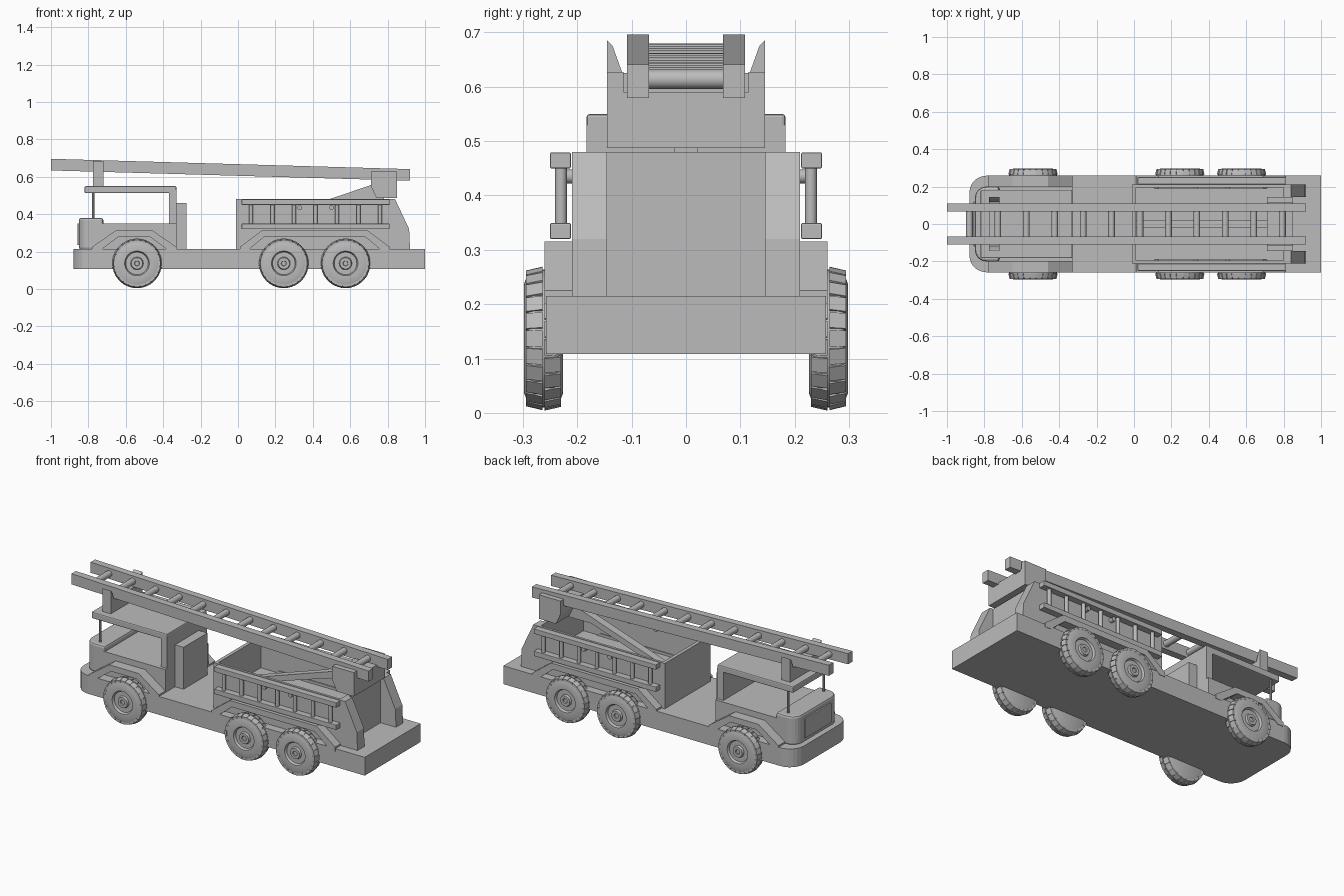
import bpy, bmesh, math
from mathutils import Matrix, Vector

if "Cube" in bpy.data.objects:
    bpy.data.objects.remove(bpy.data.objects["Cube"], do_unlink=True)

GREY = (0.5, 0.5, 0.5, 1)
paint = bpy.data.materials.new("plain grey")
paint.use_nodes = True
paint.diffuse_color = GREY
paint.node_tree.nodes["Principled BSDF"].inputs["Base Color"].default_value = GREY


def finish(name, bm, mirror=False, bevel=0, smooth=False):
    """Turn a bmesh into an object, optionally mirrored left to right."""
    bmesh.ops.recalc_face_normals(bm, faces=bm.faces)
    mesh = bpy.data.meshes.new(name)
    bm.to_mesh(mesh)
    bm.free()
    mesh.materials.append(paint)
    ob = bpy.data.objects.new(name, mesh)
    bpy.context.collection.objects.link(ob)
    if bevel:
        mod = ob.modifiers.new("soft_edges", "BEVEL")
        mod.width, mod.segments = bevel, 2
    if mirror:
        mod = ob.modifiers.new("both_sides", "MIRROR")
        mod.use_axis = (False, True, False)
    if smooth:
        bpy.ops.object.select_all(action="DESELECT")
        ob.select_set(True)
        bpy.context.view_layer.objects.active = ob
        bpy.ops.object.shade_smooth_by_angle(angle=math.radians(35))
    return ob


def add_box(bm, x, y, z):
    mid = Vector([(a + b) / 2 for a, b in (x, y, z)])
    size = Matrix.Diagonal([b - a for a, b in (x, y, z)] + [1])
    bmesh.ops.create_cube(bm, size=1, matrix=Matrix.Translation(mid) @ size)


def box(name, x, y, z, **opts):
    bm = bmesh.new()
    add_box(bm, x, y, z)
    return finish(name, bm, **opts)


def prism(name, points, lo, hi, axis="y", **opts):
    """Extrude an outline along y (points are x, z), z (x, y) or x (y, z)."""
    place = {"y": lambda a, b: (a, lo, b), "z": lambda a, b: (a, b, lo), "x": lambda a, b: (lo, a, b)}[axis]
    bm = bmesh.new()
    face = bm.faces.new([bm.verts.new(place(a, b)) for a, b in points])
    out = bmesh.ops.extrude_face_region(bm, geom=[face])
    step = Vector([hi - lo if c == axis else 0 for c in "xyz"])
    bmesh.ops.translate(bm, vec=step, verts=[v for v in out["geom"] if isinstance(v, bmesh.types.BMVert)])
    return finish(name, bm, **opts)


def add_rod(bm, start, end, radius, sides=16):
    a, b = Vector(start), Vector(end)
    turn = (b - a).to_track_quat("Z", "Y").to_matrix().to_4x4()
    bmesh.ops.create_cone(bm, cap_ends=True, segments=sides, radius1=radius, radius2=radius,
                          depth=(b - a).length, matrix=Matrix.Translation((a + b) / 2) @ turn)


def rounded_nose(x_front, x_back, half, r):
    """Top outline with rounded front corners."""
    arc = [(x_front + r - r * math.sin(t), half - r + r * math.cos(t))
           for t in (i * math.pi / 12 for i in range(7))]
    return [(x_back, half)] + arc + [(x, -y) for x, y in reversed(arc)] + [(x_back, -half)]


# Chassis
prism("chassis", rounded_nose(-0.88, 1.0, 0.258, 0.09), 0.108, 0.215, "z")

# Cab
prism("cab_nose", rounded_nose(-0.85, -0.72, 0.2, 0.06), 0.21, 0.38, "z", bevel=0.012)
box("grille", (-0.858, -0.845), (-0.12, 0.12), (0.235, 0.35), bevel=0.004)
box("cab_base", (-0.74, -0.33), (-0.2, 0.2), (0.21, 0.35))
box("cab_back", (-0.37, -0.33), (-0.183, 0.183), (0.21, 0.53))
box("cab_roof", (-0.82, -0.33), (-0.183, 0.183), (0.512, 0.55), bevel=0.006)
bm = bmesh.new()
add_rod(bm, (-0.775, 0.165, 0.36), (-0.775, 0.165, 0.52), 0.007, 10)
finish("windscreen_post", bm, mirror=True, smooth=True)
box("equipment_locker", (-0.33, -0.275), (-0.11, 0.11), (0.21, 0.46))

# Ladder rest on the cab roof
rest = [(-0.145, 0.545), (0.145, 0.545), (0.145, 0.685), (0.135, 0.675), (0.117, 0.625),
        (-0.117, 0.625), (-0.135, 0.675), (-0.145, 0.685)]
prism("ladder_rest", rest, -0.775, -0.72, "x")


# Fenders: bent strips over the wheels
def fender(name, x0, x1, run, t=0.035):
    top = 0.315
    outer = [(x0, 0.225), (x0 + run, top), (x1 - run, top), (x1, 0.225), (x1, 0.2)]
    inner = [(x1 - t, 0.2), (x1 - run - t / 3, top - t), (x0 + run + t / 3, top - t), (x0 + t, 0.2), (x0, 0.2)]
    prism(name, outer + inner, 0.19, 0.26, mirror=True)


fender("front_fender", -0.78, -0.33, 0.13)
fender("rear_fender", 0.01, 0.81, 0.12)

# Open rear body
box("body_front_wall", (-0.01, 0.01), (-0.21, 0.21), (0.21, 0.48))
box("body_side_wall", (0.0, 0.82), (0.196, 0.21), (0.21, 0.48), mirror=True)
box("body_floor", (0.0, 0.82), (-0.2, 0.2), (0.21, 0.3))
box("body_back_wall", (0.8, 0.82), (-0.2, 0.2), (0.21, 0.48))
fin = [(0.8, 0.21), (0.92, 0.21), (0.915, 0.32), (0.84, 0.48), (0.8, 0.48)]
prism("body_rear_fin", fin, 0.145, 0.21, mirror=True)

# Lifting arm and ladder cradle
arm = [(0.01, 0.29), (0.01, 0.32), (0.71, 0.555), (0.78, 0.555), (0.78, 0.48), (0.6, 0.48)]
prism("lifting_arm", arm, -0.022, 0.022)
cradle = [(0.71, 0.55), (0.74, 0.487), (0.85, 0.487), (0.85, 0.59), (0.71, 0.59)]
prism("cradle_base", cradle, -0.145, 0.145)
box("cradle_cheek", (0.71, 0.85), (0.115, 0.145), (0.58, 0.627), mirror=True)

# Main ladder
SLOPE = -0.055 / 1.92


def ladder_z(x):
    return 0.665 + SLOPE * (x + 1)


rail = [(x, ladder_z(x) + s * 0.031) for x, s in ((-1, -1), (0.92, -1), (0.92, 1), (-1, 1))]
prism("main_ladder_rail", rail, 0.068, 0.109, mirror=True)
bm = bmesh.new()
for i in range(12):
    x = -0.88 + 0.152 * i
    add_rod(bm, (x, -0.08, ladder_z(x)), (x, 0.08, ladder_z(x)), 0.018)
finish("main_ladder_rungs", bm, smooth=True)

# Side ladders
for label, z in (("lower", 0.32), ("upper", 0.45)):
    box("side_ladder_" + label + "_rail", (0.02, 0.81), (0.212, 0.25), (z, z + 0.029), mirror=True, bevel=0.002)
bm = bmesh.new()
for i in range(7):
    x = 0.07 + 0.115 * i
    add_rod(bm, (x, 0.23, 0.33), (x, 0.23, 0.465), 0.011, 12)
finish("side_ladder_rungs", bm, mirror=True, smooth=True)
bm = bmesh.new()
for x in (0.33, 0.5):
    add_rod(bm, (x, 0.19, 0.435), (x, 0.235, 0.435), 0.013, 12)
finish("side_ladder_pegs", bm, mirror=True, smooth=True)

# Wheels: turned tyre and hub with tread blocks
profile = [(0, 0.29), (0.012, 0.29), (0.014, 0.296), (0.03, 0.296), (0.034, 0.284), (0.06, 0.284),
           (0.066, 0.297), (0.1, 0.298), (0.122, 0.29), (0.127, 0.28), (0.127, 0.244),
           (0.122, 0.234), (0.1, 0.226), (0, 0.226)]


def wheel(name, x):
    bm = bmesh.new()
    verts = [bm.verts.new((r, y, 0)) for r, y in profile]
    edges = [bm.edges.new(pair) for pair in zip(verts, verts[1:])]
    bmesh.ops.spin(bm, geom=verts + edges, cent=(0, 0, 0), axis=(0, 1, 0),
                   angle=math.tau, steps=48, use_merge=True)
    bmesh.ops.remove_doubles(bm, verts=bm.verts, dist=0.0002)
    tyre = finish(name + "_tyre", bm, mirror=True, smooth=True)
    bm = bmesh.new()
    for i in range(24):
        for side, y0, y1 in ((0, 0.264, 0.294), (0.5, 0.23, 0.26)):
            start = len(bm.verts)
            add_box(bm, (-0.0145, 0.0145), (y0, y1), (0.112, 0.132))
            bm.verts.ensure_lookup_table()
            block = bm.verts[start:]
            # taper each block toward the shoulder of the tyre
            for v in block:
                shoulder = v.co.y > 0.29 or v.co.y < 0.235
                if shoulder and v.co.z > 0.12:
                    v.co.z = 0.125
            spin = Matrix.Rotation(math.tau * (i + side) / 24, 3, "Y")
            bmesh.ops.rotate(bm, verts=block, cent=(0, 0, 0), matrix=spin)
    tread = finish(name + "_tread", bm, mirror=True)
    for ob in (tyre, tread):
        ob.location = (x, 0, 0.137)


for name, x in (("front_wheel", -0.54), ("middle_wheel", 0.245), ("rear_wheel", 0.575)):
    wheel(name, x)
